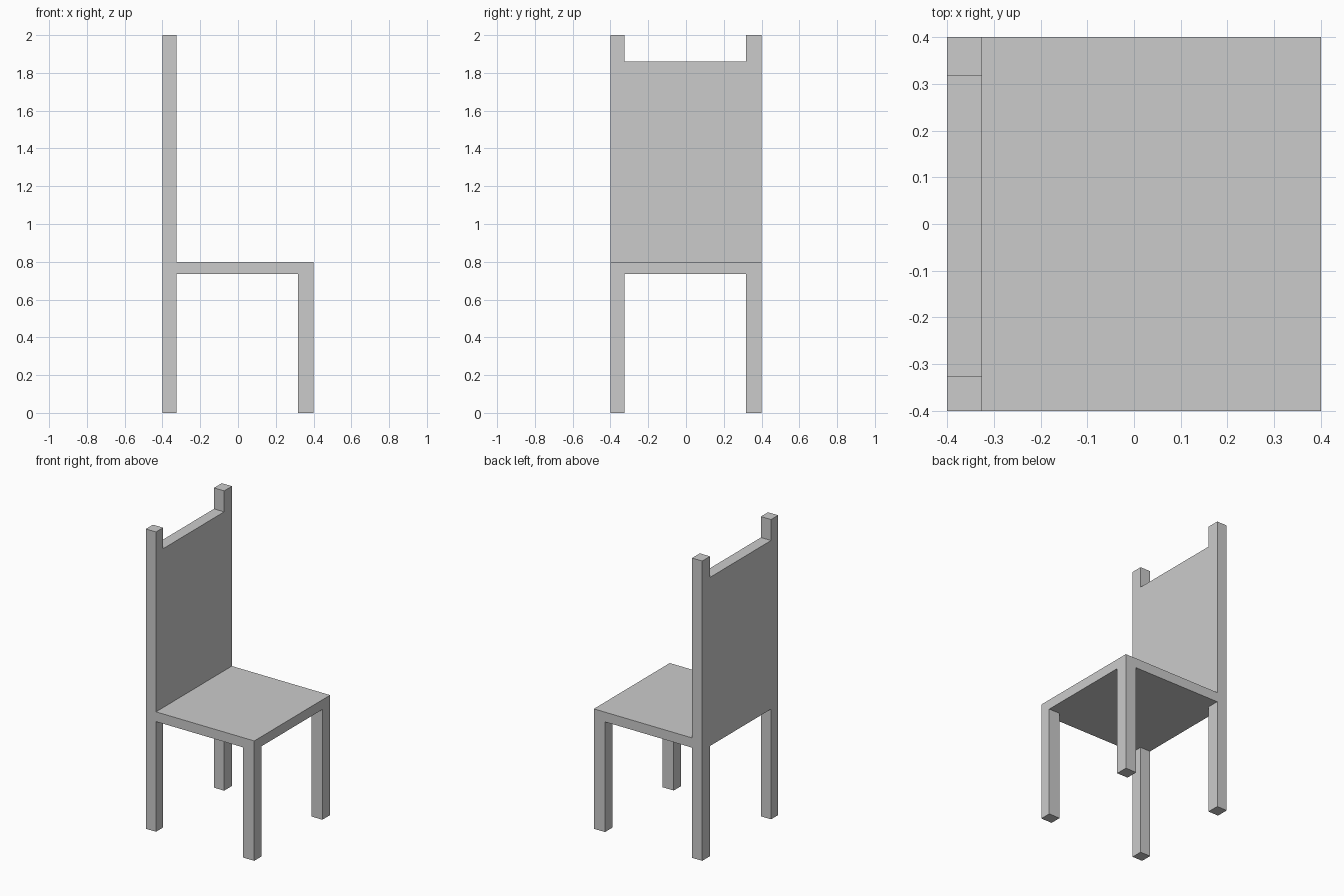
import bpy

if "Cube" in bpy.data.objects:
    bpy.data.objects.remove(bpy.data.objects["Cube"])

HALF = 0.40           # half width of the chair
IN_NEG, IN_POS = -0.325, 0.318   # inner faces of the legs
SEAT_LOW, SEAT_TOP = 0.735, 0.80
PANEL_TOP, POST_TOP = 1.86, 2.0


def box(name, x, y, z):
    """Box from (min, max) ranges on each axis."""
    centre = [(a + b) / 2 for a, b in (x, y, z)]
    bpy.ops.mesh.primitive_cube_add(size=1, location=centre)
    ob = bpy.context.object
    ob.name = name
    ob.scale = [b - a for a, b in (x, y, z)]
    bpy.ops.object.transform_apply(location=False, rotation=False, scale=True)
    return ob


low, high = (-HALF, IN_NEG), (IN_POS, HALF)

# Seat slab
box("seat", (-HALF, HALF), (-HALF, HALF), (SEAT_LOW, SEAT_TOP))

# Legs, and the posts that rise above the two back legs
for side, y in (("right", low), ("left", high)):
    box(f"back_leg_{side}", low, y, (0, SEAT_LOW))
    box(f"front_leg_{side}", high, y, (0, SEAT_LOW))
    box(f"back_post_{side}", low, y, (SEAT_TOP, POST_TOP))

# Backrest panel, flush with the posts
box("backrest", low, (IN_NEG, IN_POS), (SEAT_TOP, PANEL_TOP))
